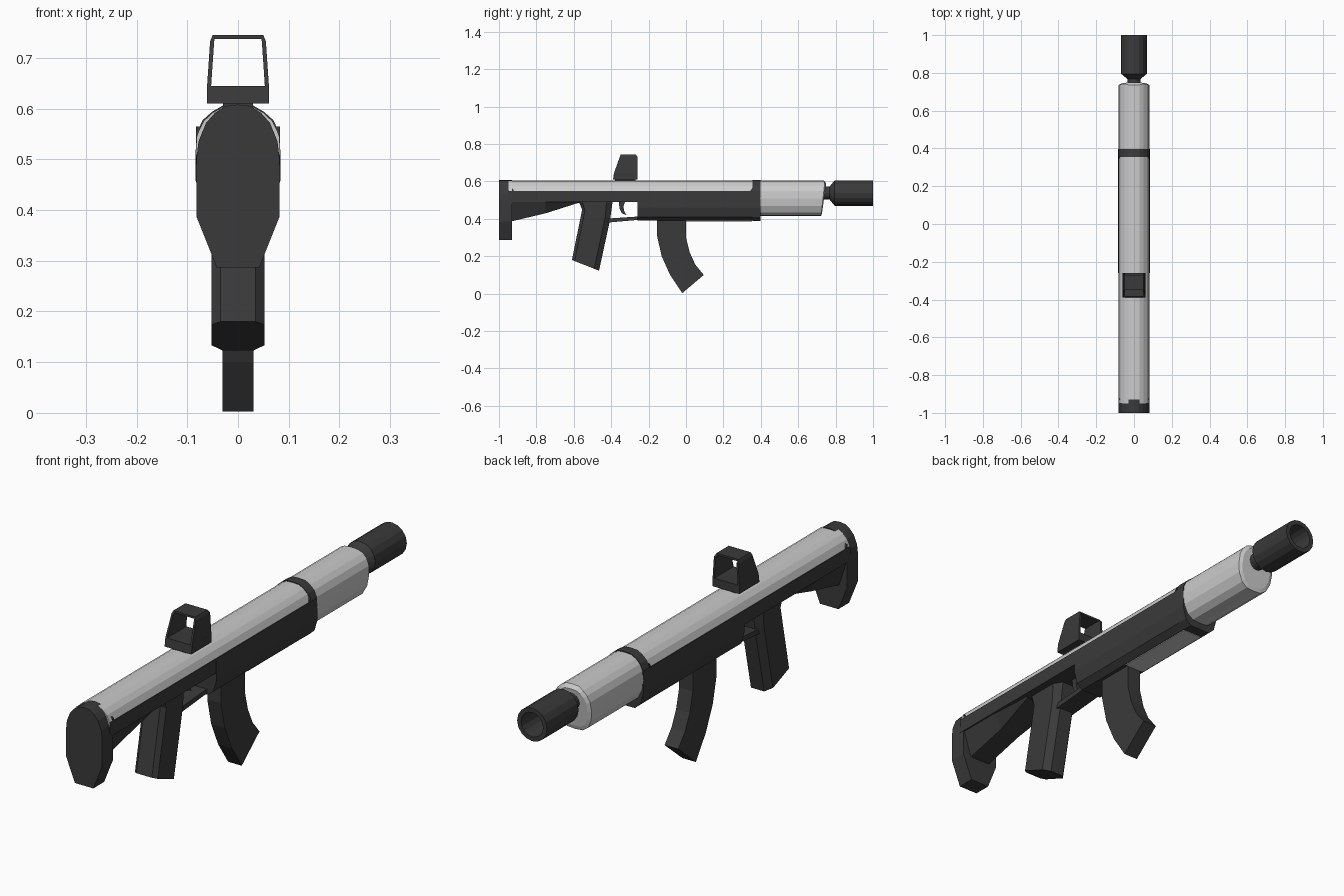
import bpy, bmesh, math

if "Cube" in bpy.data.objects:
    bpy.data.objects.remove(bpy.data.objects["Cube"])


def material(name, value):
    m = bpy.data.materials.new(name)
    m.diffuse_color = (value, value, value, 1)
    m.use_nodes = True
    m.node_tree.nodes["Principled BSDF"].inputs["Base Color"].default_value = m.diffuse_color
    return m


DARK = material("dark grey", 0.042)
LIGHT = material("light grey", 0.6)


def loft(name, rings, mat, closed=False):
    """Skin a list of equal-length point rings; cap the ends unless closed into a loop."""
    bm = bmesh.new()
    vs = [[bm.verts.new(p) for p in r] for r in rings]
    n = len(rings[0])
    pairs = list(zip(vs, vs[1:])) + ([(vs[-1], vs[0])] if closed else [])
    for a, b in pairs:
        for i in range(n):
            j = (i + 1) % n
            bm.faces.new((a[i], a[j], b[j], b[i]))
    if not closed:
        bm.faces.new(vs[0])
        bm.faces.new(vs[-1])
    bmesh.ops.recalc_face_normals(bm, faces=bm.faces)
    me = bpy.data.meshes.new(name)
    bm.to_mesh(me)
    bm.free()
    me.materials.append(mat)
    ob = bpy.data.objects.new(name, me)
    bpy.context.collection.objects.link(ob)
    return ob


def mirror(half):
    """Right half section (x, z), top to bottom -> full section."""
    return half + [(-x, z) for x, z in reversed(half) if x > 0]


def along_y(name, section, y0, y1, mat):
    return loft(name, [[(x, y, z) for x, z in section] for y in (y0, y1)], mat)


def across_x(name, profile, w, mat):
    return loft(name, [[(x, y, z) for y, z in profile] for x in (-w, w)], mat)


# Light round-topped tube running through the body
tube = mirror([(0, .605), (.03, .603), (.05, .592), (.068, .575), (.08, .55), (.083, .51),
               (.078, .47), (.06, .435), (.035, .418), (0, .415)])
top_half = [p for p in tube if p[1] > .5]
along_y("upper_receiver", top_half, -.95, .38, LIGHT)

# Light fore section with a slanted, chamfered nose
def nose(scale, y_low, slope, drop=0):
    pts = []
    for x, z in tube:
        zz = .51 + (z - .51) * scale
        pts.append((x * scale, y_low + (zz - .415) * slope - (drop if z > .6 else 0), zz))
    return pts


loft("fore_section", [[(x, .37, z) for x, z in tube], nose(1, .722, .11, .006),
                      nose(.84, .725, .14)], LIGHT)

# Dark body shell, front band and rear rail
shell = mirror([(.083, .548), (.084, .46), (.07, .41), (.045, .39)])
along_y("lower_shell", shell, -.26, .395, DARK)
band = mirror([(0, .608), (.03, .606), (.051, .594), (.07, .577), (.082, .55), (.084, .46),
               (.07, .41), (.045, .388)])
along_y("front_band", band, .355, .397, DARK)
along_y("rear_rail", mirror([(.083, .548), (.083, .49)]), -.95, -.25, DARK)
along_y("underside_strip", mirror([(.043, .393), (.043, .387)]), 0, .354, LIGHT)

# Small corner fillets at both ends of the top opening
for y, d in ((-.93, .015), (.355, -.015)):
    across_x("opening_corner", [(y, .565), (y, .545), (y + d, .545)], .0825, DARK)

# Butt plate and the brace in front of it
butt = mirror([(0, .608), (.025, .605), (.045, .592), (.063, .572), (.078, .535), (.082, .5),
               (.082, .387), (.042, .287)])
along_y("butt_plate", butt, -1, -.93, DARK)


def brace(y, z, w):
    return [(-.08, y, .495), (.08, y, .495), (w, y, z), (-w, y, z)]


loft("stock_brace", [brace(-.94, .385, .045), brace(-.75, .43, .045), brace(-.57, .487, .06)], DARK)


# Rear grip with chamfered edges, leaning back
def grip(ya, za, yb, zb):
    pts = []
    for x, t in ((.035, 0), (.052, .1), (.052, .82), (.03, 1),
                 (-.03, 1), (-.052, .82), (-.052, .1), (-.035, 0)):
        pts.append((x, ya + (yb - ya) * t, za + (zb - za) * t))
    return pts


loft("grip", [grip(-.61, .18, -.465, .123), grip(-.555, .45, -.405, .40),
              grip(-.575, .495, -.392, .495)], DARK)

# Trigger guard and trigger
across_x("trigger_guard", [(-.42, .38), (-.25, .395), (-.25, .413), (-.41, .402)], .04, DARK)
across_x("trigger", [(-.36, .495), (-.355, .455), (-.343, .43), (-.318, .42),
                     (-.33, .44), (-.335, .465), (-.325, .495)], .012, DARK)

# Curved magazine
back = [(-.155, .42), (-.155, .31), (-.13, .2), (-.085, .1), (-.02, .003)]
front = [(0, .42), (0, .3), (.02, .22), (.05, .155), (.095, .1)]
w = .031
loft("magazine", [[(-w, *a), (w, *a), (w, *b), (-w, *b)] for a, b in zip(back, front)], DARK)

# Sight: mount, base and an open hood with a slanted rear edge
along_y("sight_mount", mirror([(.03, .613), (.03, .595)]), -.38, -.27, DARK)
across_x("sight_base", [(-.39, .61), (-.26, .61), (-.26, .645), (-.385, .645)], .061, DARK)
outer = [(.061, .644), (.055, .733), (.05, .745)]
inner = [(.053, .644), (.047, .733), (.046, .737)]
outer += [(-x, z) for x, z in reversed(outer)]
inner += [(-x, z) for x, z in reversed(inner)]


def rear(z):
    return -.385 + (z - .645) * .36


def hood_front(z):
    return -.26 if z < .734 else -.27


loft("sight_hood", [[(*o[:1], rear(o[1]), o[1]), (o[0], hood_front(o[1]), o[1]),
                     (i[0], hood_front(o[1]), i[1]), (i[0], rear(o[1]), i[1])]
                    for o, i in zip(outer, inner)], DARK)

# Muzzle: neck, flare and hollow cylinder
N = 16
muzzle = [(.035, .72), (.035, .768), (.068, .795), (.068, 1), (.05, 1), (.045, .82)]
loft("muzzle", [[(r * math.cos(2 * math.pi * k / N), y, .538 + r * math.sin(2 * math.pi * k / N))
                 for k in range(N)] for r, y in muzzle], DARK)
